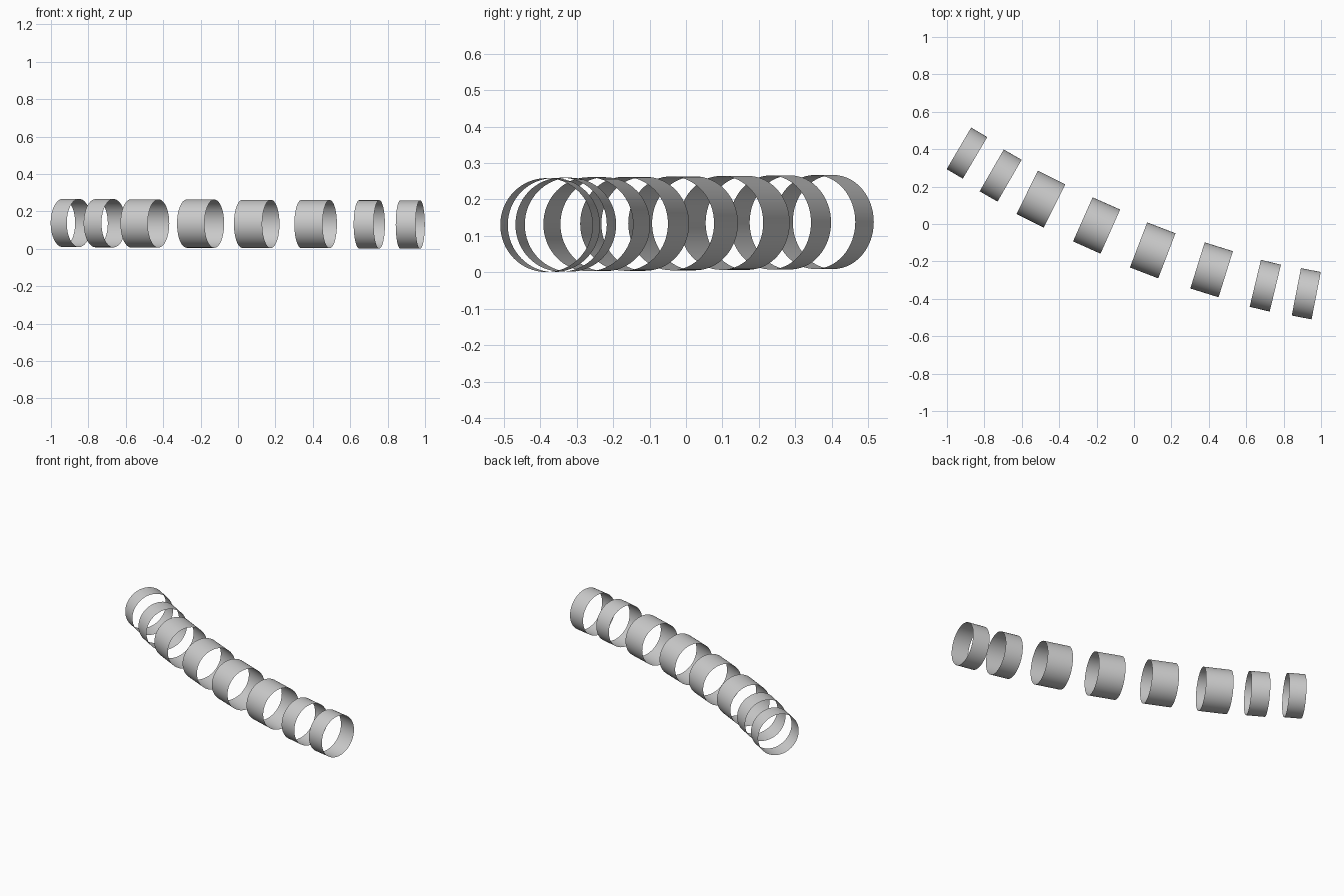
import bpy, math
from mathutils import Matrix, Vector

if "Cube" in bpy.data.objects:
    bpy.data.objects.remove(bpy.data.objects["Cube"])

RADIUS = 0.129
SIDES = 64

# x, y, heading in degrees, tube length
RINGS = [
    (-0.893, 0.379, -30.5, 0.100),
    (-0.713, 0.259, -30.0, 0.110),
    (-0.498, 0.133, -26.5, 0.163),
    (-0.200, -0.008, -24.0, 0.161),
    (0.100, -0.141, -21.0, 0.162),
    (0.415, -0.245, -17.3, 0.158),
    (0.702, -0.330, -13.5, 0.110),
    (0.921, -0.373, -11.0, 0.108),
]


def add_ring(name, centre, heading, length):
    # Open thin-walled tube lying along its heading
    rot = Matrix.Rotation(math.radians(heading), 4, 'Z') @ Matrix.Rotation(math.pi / 2, 4, 'Y')
    bpy.ops.mesh.primitive_cylinder_add(
        vertices=SIDES, radius=RADIUS, depth=length, end_fill_type='NOTHING',
        location=centre, rotation=rot.to_euler())
    ring = bpy.context.object
    ring.name = name
    bpy.ops.object.shade_smooth_by_angle()
    return ring


# Row of tube segments along a gentle curve, sinking slightly towards the front
for i, (x, y, heading, length) in enumerate(RINGS):
    z = 0.138 - 0.0085 * i / (len(RINGS) - 1)
    add_ring(f"tube_segment_{i + 1}", Vector((x, y, z)), heading, length)
